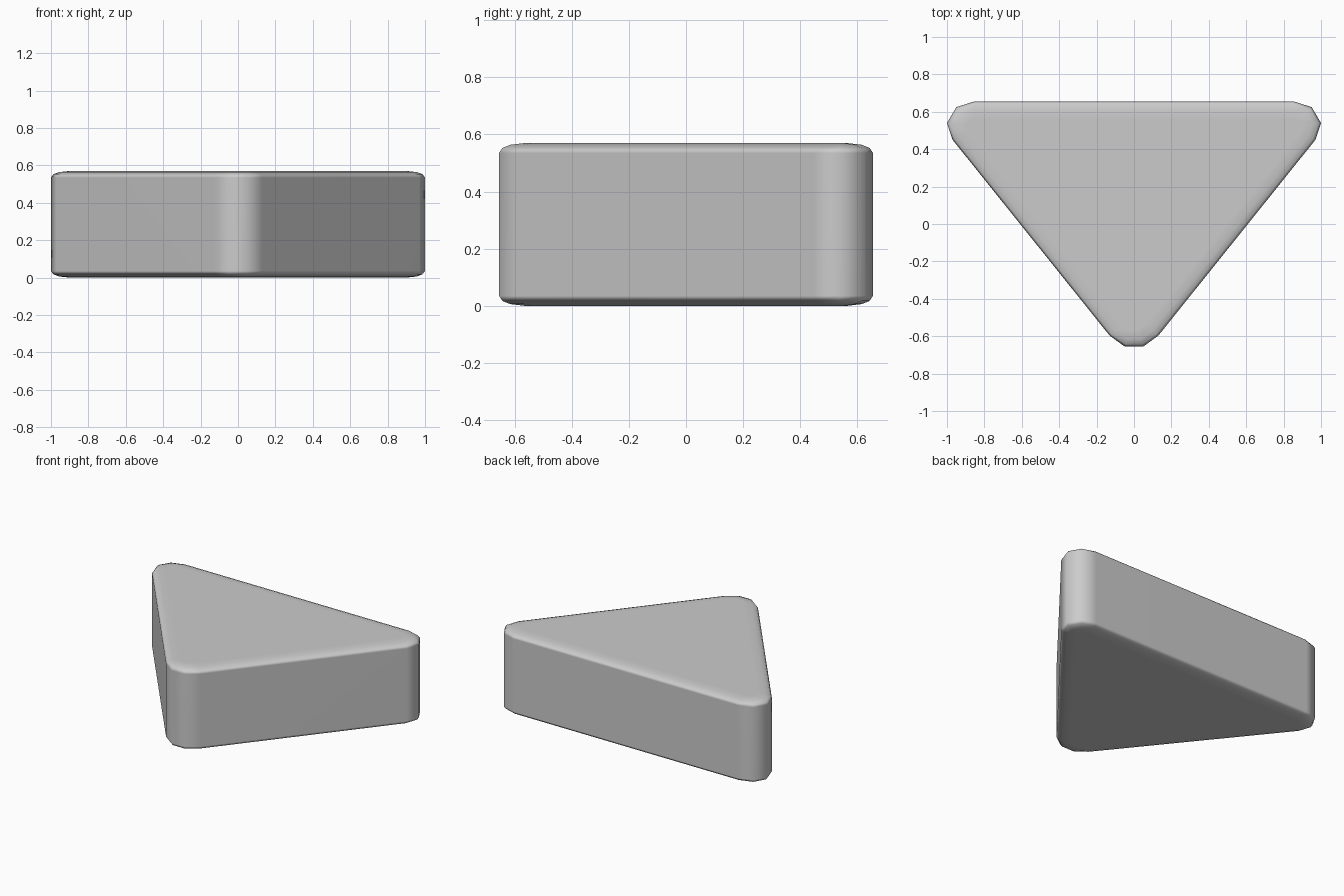
import bpy
from mathutils import Vector

if "Cube" in bpy.data.objects:
    bpy.data.objects.remove(bpy.data.objects["Cube"])

H = 0.57

# Right half of the rounded triangle outline, front tip to back edge
half = [(0.05, -0.655), (0.13, -0.597), (0.97, 0.45),
        (1.0, 0.54), (0.95, 0.625), (0.855, 0.655)]
outline = [Vector(p) for p in half] + [Vector((-x, y)) for x, y in reversed(half)]
n = len(outline)


def inset(d):
    """Outline moved inwards by d, with mitred corners."""
    pts = []
    for i, p in enumerate(outline):
        a = (p - outline[i - 1]).normalized()
        b = (outline[(i + 1) % n] - p).normalized()
        na, nb = Vector((-a.y, a.x)), Vector((-b.y, b.x))
        m = (na + nb).normalized()
        pts.append(p + m * (d / m.dot(na)))
    return pts


# Shallow rounded rim: (inset, height) from bottom to top
rim = [(0.09, 0.0), (0.04, 0.006), (0.012, 0.017), (0.0, 0.035)]
layers = rim + [(d, H - z) for d, z in reversed(rim)]

verts = [(p.x, p.y, z) for d, z in layers for p in inset(d)]
faces = [tuple(reversed(range(n)))]
for k in range(len(layers) - 1):
    for i in range(n):
        j = (i + 1) % n
        faces.append((k * n + i, k * n + j, (k + 1) * n + j, (k + 1) * n + i))
top = (len(layers) - 1) * n
faces.append(tuple(range(top, top + n)))

# Triangular block
mesh = bpy.data.meshes.new("triangular_block")
mesh.from_pydata(verts, [], faces)
mesh.update()
block = bpy.data.objects.new("triangular_block", mesh)
bpy.context.collection.objects.link(block)
for f in mesh.polygons:
    f.use_smooth = True

# Keep the large faces flat while the edges stay soft
wn = block.modifiers.new("flat_faces", 'WEIGHTED_NORMAL')
wn.weight = 60
